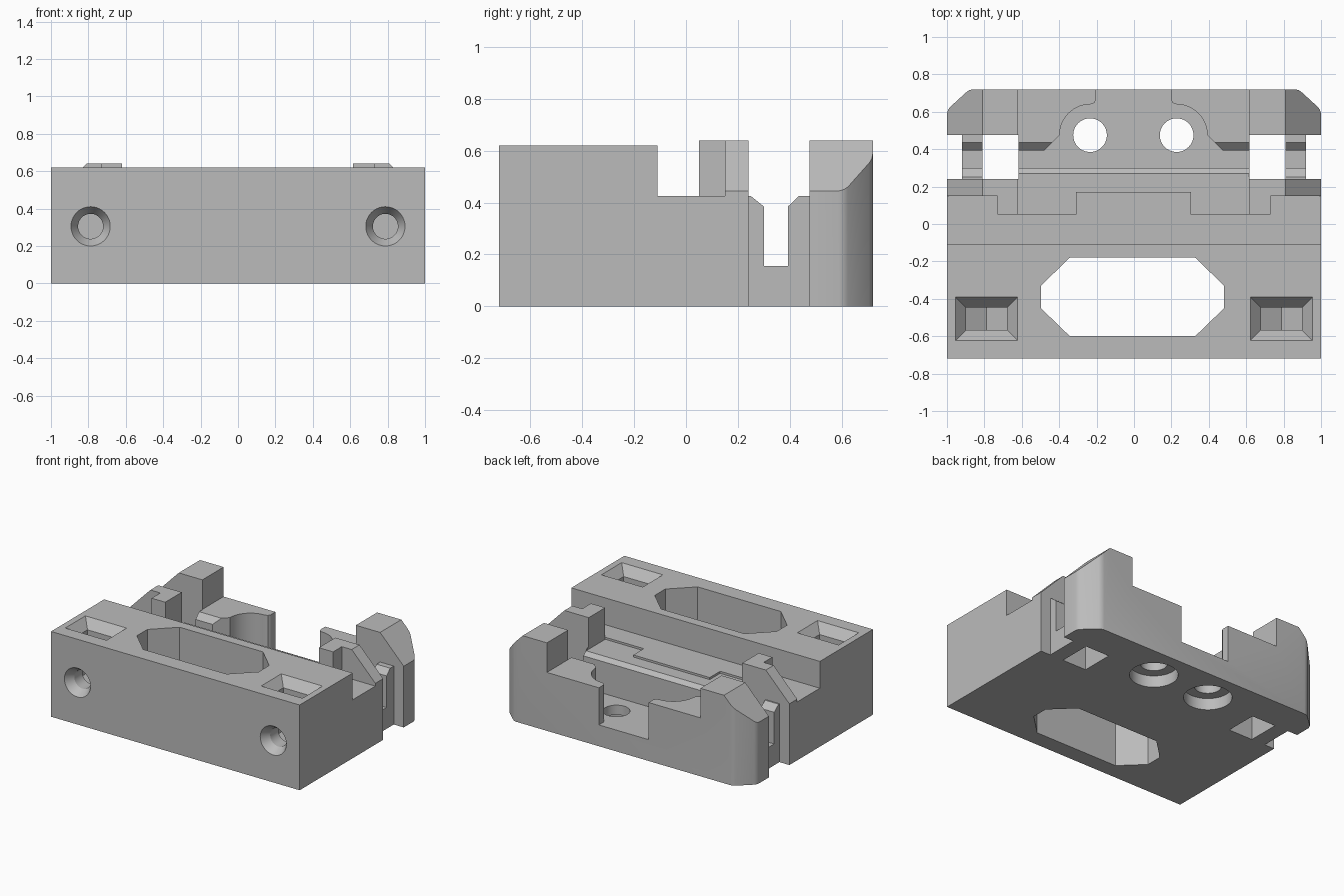
import bpy, bmesh, math
from mathutils import Vector

cube = bpy.data.objects.get("Cube")
if cube:
    bpy.data.objects.remove(cube, do_unlink=True)

grey = bpy.data.materials.new("plain grey")
grey.use_nodes = True
tone = (0.5, 0.5, 0.5, 1)
grey.diffuse_color = tone
grey.node_tree.nodes["Principled BSDF"].inputs["Base Color"].default_value = tone


def make(name, bm):
    bmesh.ops.recalc_face_normals(bm, faces=bm.faces[:])
    mesh = bpy.data.meshes.new(name)
    bm.to_mesh(mesh)
    bm.free()
    mesh.materials.append(grey)
    ob = bpy.data.objects.new(name, mesh)
    bpy.context.collection.objects.link(ob)
    return ob


def prism(name, points, axis, low, high):
    """Extrude a 2D outline along x, y or z."""
    place = {"x": lambda a, b, h: (h, a, b),
             "y": lambda a, b, h: (a, h, b),
             "z": lambda a, b, h: (a, b, h)}[axis]
    bm = bmesh.new()
    face = bm.faces.new([bm.verts.new(place(a, b, low)) for a, b in points])
    new = bmesh.ops.extrude_face_region(bm, geom=[face])["geom"]
    shift = Vector(place(0, 0, high - low))
    bmesh.ops.translate(bm, vec=shift, verts=[v for v in new if isinstance(v, bmesh.types.BMVert)])
    return make(name, bm)


def loft(name, rings):
    """Join matching rings of 3D points into a closed solid."""
    bm = bmesh.new()
    loops = [[bm.verts.new(p) for p in ring] for ring in rings]
    bm.faces.new(loops[0])
    bm.faces.new(loops[-1])
    for a, b in zip(loops, loops[1:]):
        for i in range(len(a)):
            j = (i + 1) % len(a)
            bm.faces.new((a[i], a[j], b[j], b[i]))
    return make(name, bm)


def rect(x0, x1, y0, y1):
    return [(x0, y0), (x1, y0), (x1, y1), (x0, y1)]


def circle(cx, cy, r, n=40):
    return [(cx + r * math.cos(math.tau * i / n), cy + r * math.sin(math.tau * i / n)) for i in range(n)]


def flip(points, s):
    return [(s * a, b) for a, b in points]


def cut(cutter):
    cutter.hide_render = True
    mod = body.modifiers.new("cut", "BOOLEAN")
    mod.operation, mod.solver, mod.object = "DIFFERENCE", "EXACT", cutter
    bpy.ops.object.modifier_apply(modifier=mod.name)
    bpy.data.objects.remove(cutter, do_unlink=True)


# Main body: side profile with front block, clip, cross groove and rear wall
side = [(-.72, 0), (.72, 0), (.72, .64), (.476, .64), (.476, .425), (.435, .425), (.393, .385),
        (.393, .155), (.3, .155), (.3, .385), (.25, .425), (.24, .425), (.24, .64), (.05, .64),
        (.05, .425), (-.11, .425), (-.11, .62), (-.72, .62)]
body = prism("mount_body", side, "x", -1, 1)
bpy.context.view_layer.objects.active = body
body.select_set(True)

# Open the middle between the posts, then sink the stepped ledge
cut(prism("middle_gap", rect(-.62, .615, .02, .8), "z", .425, .8))
ledge = [(-.62, .05), (-.31, .05), (-.31, .17), (.305, .17), (.305, .05), (.615, .05), (.615, .35), (-.62, .35)]
cut(prism("ledge", ledge, "z", .41, .7))

for s in (-1, 1):
    # Posts: stepped clip, sloped shoulders, rounded rear corners
    cut(prism("clip_step", flip(rect(.73, 1.1, .02, .15), s), "z", .425, .8))
    cut(prism("shoulder", flip([(.79, .6605), (1.02, .4245), (1.1, .8), (.79, .8)], s), "y", .02, .8))
    corner = [(1.1, .59), (1, .59), (.995, .608), (.985, .624), (.895, .706), (.88, .716),
              (.86, .72), (.86, .8), (1.1, .8)]
    cut(prism("corner", flip(corner, s), "z", -.1, .8))
    # Side openings either side of the thin web
    cut(prism("strap_hole", flip(rect(.617, .81, .24, .476), s), "z", -.1, .8))
    cut(prism("side_notch", flip(rect(.92, 1.1, .24, .476), s), "z", -.1, .8))

    # Front screw hole with countersink
    x, z = s * .788, .305
    rings = [[(a, y, b) for a, b in circle(x, z, r)]
             for y, r in ((-.73, .105), (-.72, .105), (-.66, .067), (-.5, .067))]
    cut(loft("screw_hole", rings))
    # Hexagonal nut slot with flared mouth
    w = .11
    nut = [(x - w, .8), (x - w, z - w * .577), (x, z - w * 1.155), (x + w, z - w * .577), (x + w, .8)]
    cut(prism("nut_slot", nut, "y", -.567, -.447))
    mouth = [[(a, b, h) for a, b in rect(x - w - g, x + w + g, -.567 - g, -.447 + g)]
             for h, g in ((.555, 0), (.62, .056), (.7, .056))]
    cut(loft("nut_mouth", mouth))

# Large eight-sided window through the front block
c = -.008
quarter = [(.49, -.33), (.335, -.18)]
window = ([(c + a, b) for a, b in quarter] + [(c - a, b) for a, b in quarter[::-1]]
          + [(c - a, -.78 - b) for a, b in quarter] + [(c + a, -.78 - b) for a, b in quarter[::-1]])
cut(prism("window", window, "z", -.1, .8))

# Rear pocket: two arcs meeting a narrow neck
half = [(.48, .35), (.48, .39), (.395, .475)]
for i in range(1, 15):
    t = math.radians(i * 6.4)
    half.append((.23 + .165 * math.cos(t), .475 + .165 * math.sin(t)))
half += [(.21, .647), (.2, .665), (.2, .8)]
pocket = [(a - .003, b) for a, b in half] + [(-a - .003, b) for a, b in half[::-1]]
cut(prism("pocket", pocket, "z", .155, .8))

# Bolt holes with counterbores underneath
for x in (-.235, .228):
    cut(prism("bolt_hole", circle(x, .475, .09), "z", -.1, .3))
    cut(prism("counterbore", circle(x, .475, .16), "z", -.1, .085))

bpy.ops.object.shade_smooth_by_angle(angle=math.radians(28))
